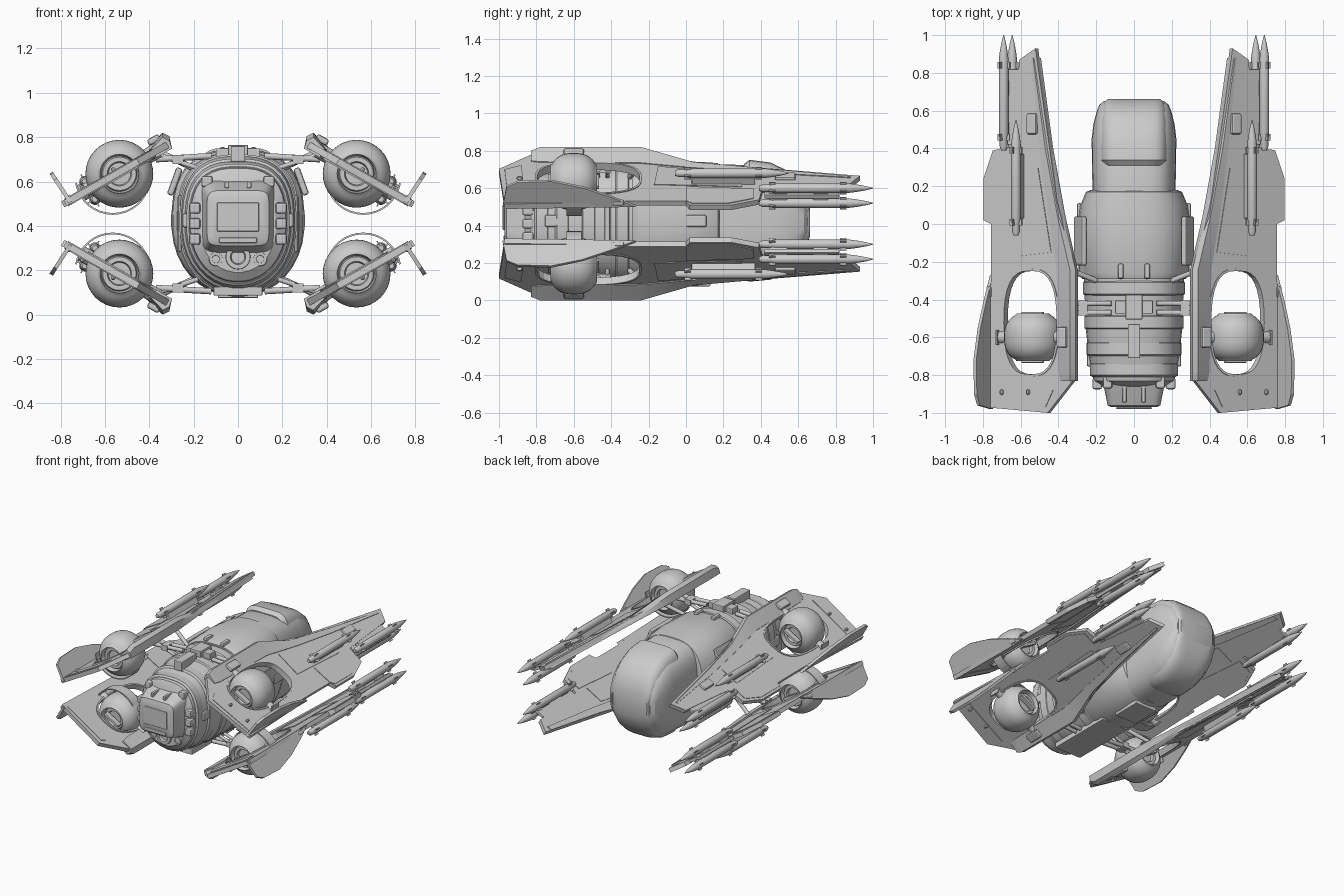
import bpy, bmesh, math
from mathutils import Vector, Matrix

if "Cube" in bpy.data.objects:
    bpy.data.objects.remove(bpy.data.objects["Cube"])

MID = 0.41                       # height of the symmetry plane between wing pairs
SLOPE = math.atan(0.57)          # wing anhedral
ROT = Matrix.Rotation(SLOPE, 4, 'Y')
N = Vector((math.sin(SLOPE), 0, math.cos(SLOPE)))
smooth_parts = []


def wing_pt(x, y, h=0.0):
    return Vector((x, y, 0.77 - 0.57 * (x - 0.31))) + N * h


def add(name, bm, mirror="", solid=0, bevel=0):
    bmesh.ops.recalc_face_normals(bm, faces=bm.faces)
    bm.transform(Matrix.Translation((0, 0, -MID)))
    me = bpy.data.meshes.new(name)
    bm.to_mesh(me)
    bm.free()
    ob = bpy.data.objects.new(name, me)
    ob.location.z = MID
    bpy.context.collection.objects.link(ob)
    if solid:
        m = ob.modifiers.new("thickness", 'SOLIDIFY')
        m.thickness, m.offset = solid, 0
    if bevel:
        m = ob.modifiers.new("bevel", 'BEVEL')
        m.width, m.segments = bevel, 2
    if mirror:
        m = ob.modifiers.new("mirror", 'MIRROR')
        m.use_axis = ('X' in mirror, False, 'Z' in mirror)
        m.use_mirror_merge = False
    if not (solid or bevel):
        smooth_parts.append(ob)
    return ob


def loft(bm, rings):
    vs = [[bm.verts.new(p) for p in r] for r in rings]
    n = len(vs[0])
    for a, b in zip(vs, vs[1:]):
        for i in range(n):
            bm.faces.new((a[i], a[(i + 1) % n], b[(i + 1) % n], b[i]))
    bm.faces.new(vs[0])
    bm.faces.new(vs[-1])


def spow(c, e):
    return math.copysign(abs(c) ** e, c)


def oval(y, hw, zt, zb, top, bottom, seg=36):
    """Rounded-square hull section at station y, squarer above than below."""
    out = []
    for i in range(seg):
        t = 2 * math.pi * (i + .5) / seg
        e = 2 / (top if math.sin(t) > 0 else bottom)
        out.append(Vector((hw * spow(math.cos(t), e), y,
                           (zt + zb) / 2 + (zt - zb) / 2 * spow(math.sin(t), e))))
    return out


def hull(name, rows, top=2.7, bottom=2.1):
    bm = bmesh.new()
    loft(bm, [oval(*r, top, bottom) for r in rows])
    return add(name, bm)


def lathe(bm, x, z, prof, seg=24):
    loft(bm, [[Vector((x + r * math.cos(2 * math.pi * i / seg), y, z + r * math.sin(2 * math.pi * i / seg)))
               for i in range(seg)] for y, r in prof])


def box(bm, c, s, rot=Matrix()):
    M = Matrix.Translation(c) @ rot @ Matrix.Diagonal((*s, 1))
    bmesh.ops.create_cube(bm, size=1, matrix=M)


def rod(bm, a, b, r, seg=14):
    a, b = Vector(a), Vector(b)
    q = (b - a).to_track_quat('Z', 'Y').to_matrix().to_4x4()
    bmesh.ops.create_cone(bm, cap_ends=True, segments=seg, radius1=r, radius2=r,
                          depth=(b - a).length, matrix=Matrix.Translation((a + b) / 2) @ q)


# fuselage sections
hull("nose_pod", [(.14, .22, .73, .10), (.45, .225, .72, .12), (.53, .215, .685, .15), (.59, .20, .64, .20),
                  (.63, .185, .57, .27), (.65, .16, .51, .33)], 3.4, 3)
hull("canopy_band", [(.31, .17, .73, .11), (.34, .185, .752, .10), (.45, .185, .738, .11), (.54, .18, .695, .145),
                     (.60, .17, .645, .20), (.64, .16, .575, .27), (.662, .14, .50, .34)], 5, 4)
hull("mid_armour", [(-.29, .275, .73, .09), (-.26, .295, .74, .085), (-.02, .30, .745, .08),
                    (.10, .285, .74, .09), (.17, .255, .735, .10), (.18, .23, .72, .11)])
hull("aft_hull", [(-.86, .17, .60, .19), (-.83, .215, .66, .15), (-.70, .24, .69, .12),
                  (-.55, .257, .715, .10), (-.28, .265, .72, .09)])
for y, w, t, b in [(-.34, .27, .728, .085), (-.52, .264, .722, .095), (-.66, .252, .703, .108), (-.77, .234, .68, .13)]:
    hull("hull_band", [(y - .04, w - .012, t - .012, b + .012), (y - .03, w, t, b),
                       (y + .03, w, t, b), (y + .04, w - .012, t - .012, b + .012)])
hull("tail_block", [(-.97, .12, .53, .33), (-.96, .14, .56, .31), (-.86, .16, .60, .28), (-.80, .18, .62, .26)], 7, 7)

# hull details
bm = bmesh.new()
box(bm, (0, -.975, .44), (.19, .01, .13))
box(bm, (0, -.96, .335), (.17, .03, .025))
for x in (-.05, .05):
    box(bm, (x, -.90, .585), (.02, .09, .03))
box(bm, (0, -.45, .105), (.22, .5, .04))
box(bm, (0, .02, .09), (.18, .22, .03))
box(bm, (0, -.44, .725), (.20, .07, .05))
box(bm, (0, -.44, .74), (.09, .13, .05))
box(bm, (0, -.62, .725), (.065, .18, .07))
add("spine_and_belly_blocks", bm, bevel=.01)
bm = bmesh.new()
lathe(bm, 0, .26, [(-.80, .06), (-.88, .055), (-.88, .035), (-.86, .03)])
lathe(bm, .10, .25, [(-.80, .035), (-.865, .03), (-.865, .018), (-.85, .015)])
add("tail_thrusters", bm, "X")
bm = bmesh.new()
for z in (.34, .41, .48):
    box(bm, (.195, -.845, z), (.05, .06, .05))
for y in (-.7, .055):
    box(bm, (.235 if y < 0 else .288, y, .425), (.03, .11, .065))
box(bm, (.262, -.42, .41), (.02, .03, .26))
box(bm, (.07, -.25, .74), (.03, .08, .03))
box(bm, (.14, -.83, .60), (.05, .08, .05))
add("side_fittings", bm, "X", bevel=.012)
bm = bmesh.new()
box(bm, (.285, -.09, .60), (.03, .26, .13), Matrix.Rotation(-.35, 4, 'Y'))
add("shoulder_plates", bm, "X", bevel=.01)

# struts joining hull to wings
bm = bmesh.new()
for y in (-.42, -.47):
    rod(bm, (.12, y, .715), (.37, y, .70), .014)
    rod(bm, (.18, y, .66), (.36, y, .72), .011)
rod(bm, (.20, -.30, .66), (.35, -.24, .73), .014)
box(bm, (.27, -.445, .70), (.05, .08, .04))
add("wing_struts", bm, "XZ")

# wing plates with engine opening
outline = [(.31, -.82), (.45, -1.0), (.78, -.97), (.765, -.36), (.75, -.32), (.75, 0), (.79, .02), (.79, .24),
           (.74, .39), (.63, .41), (.60, .87), (.515, .93), (.40, .12), (.31, -.25)]
hole = [(.54 + .145 * spow(math.cos(t), .7), -.522 + .28 * spow(math.sin(t), .8))
        for t in [2 * math.pi * i / 32 for i in range(32)]]
bm = bmesh.new()
edges = []
for loop in (outline, hole):
    vs = [bm.verts.new(wing_pt(*p)) for p in loop]
    edges += [bm.edges.new((vs[i - 1], vs[i])) for i in range(len(vs))]
bmesh.ops.triangle_fill(bm, use_beauty=True, edges=edges, normal=N)
add("wing_plate", bm, "XZ", solid=.03)
bm = bmesh.new()
lo, hi = [[bm.verts.new(wing_pt(x, y, h)) for x, y in hole] for h in (-.024, .02)]
for i in range(32):
    bm.faces.new((lo[i - 1], lo[i], hi[i], hi[i - 1]))
add("engine_opening_rim", bm, "XZ", solid=.012)

# thick inner rail of each wing
bm = bmesh.new()
loft(bm, [[wing_pt(x, y, -.025), Vector((x, y, z - .015)), Vector((x + .03, y, z)), wing_pt(x + w, y, .02),
           wing_pt(x + w, y, -.025)]
          for x, y, z, w in [(.31, -.83, .80, .07), (.31, -.78, .82, .08), (.31, -.24, .82, .09),
                             (.375, .04, .74, .07), (.44, .40, .708, .05), (.505, .88, .665, .03)]])
add("wing_rail", bm, "XZ")

# raised wing panels
for name, pts in [("outer_wing_panel", [(.62, 0), (.75, 0), (.775, .03), (.775, .23), (.73, .36), (.64, .36)]),
                  ("wing_root_panel", [(.43, -.15), (.60, -.17), (.62, .3), (.50, .3)]),
                  ("rear_wing_panel", [(.46, -.97), (.75, -.95), (.74, -.86), (.42, -.88)])]:
    bm = bmesh.new()
    bm.faces.new([bm.verts.new(wing_pt(*p)) for p in pts])
    add(name, bm, "XZ", solid=.038)

# upturned winglets
bm = bmesh.new()
bm.faces.new([bm.verts.new((.755 + .65 * (z - .505), y, z)) for y, z in
              [(-.27, .505), (-.40, .555), (-.55, .605), (-.72, .64), (-.90, .635), (-.96, .61), (-.98, .505)]])
add("winglet", bm, "XZ", solid=.018)

# wing fittings and missile pylons
bm = bmesh.new()
for x, y, sx, sy, h in [(.53, .53, .06, .11, .018), (.355, -.60, .06, .11, .05), (.55, -.89, .02, .03, .02),
                        (.69, -.89, .02, .03, .02), (.76, -.36, .03, .06, .01)]:
    box(bm, wing_pt(x, y, h), (sx, sy, .03), ROT)
add("wing_fittings", bm, "XZ", bevel=.012)
bm = bmesh.new()
box(bm, wing_pt(.645, .62), (.10, .40, .022), ROT)
for y in (.50, .72):
    box(bm, wing_pt(.667, y), (.025, .08, .08), ROT)
box(bm, wing_pt(.585, .20, .04), (.025, .34, .06), ROT)
add("missile_pylons", bm, "XZ", bevel=.003)

# missiles
bm = bmesh.new()
for x, z, dy in [(.69, .60, 0), (.645, .52, 0), (.625, .68, -.45)]:
    lathe(bm, x, z, [(y + dy, r) for y, r in [(1, .002), (.96, .012), (.91, .021), (.87, .026), (.47, .026),
                                              (.455, .021), (.41, .021), (.39, .013)]], 14)
    for y in (.84, .46):
        for a in (0, math.pi / 2):
            box(bm, (x, y + dy, z), (.074, .035, .006), ROT @ Matrix.Rotation(a, 4, 'Y'))
add("missiles", bm, "XZ")

# barrel-shaped ball engines, recessed at both ends
bm = bmesh.new()
ball = [(-.60 + .135 * spow(math.sin(a), .8), .153 * math.cos(a) ** .8)
        for a in [-1.0 + 2.0 * i / 16 for i in range(17)]]
lathe(bm, .535, .635, [(-.68, .02), (-.68, .05), (-.70, .055), (-.70, .075), (-.69, .08), (-.725, .088)] + ball +
      [(-.475, .088), (-.51, .08), (-.50, .075), (-.50, .055), (-.52, .05), (-.52, .02)], 32)
add("ball_engine", bm, "XZ")
bm = bmesh.new()
for y in (-.715, -.485):
    box(bm, (.535, y, .635), (.13, .04, .02), ROT)
add("engine_vanes", bm, "XZ", bevel=.004)
bm = bmesh.new()
rod(bm, wing_pt(.36, -.6), wing_pt(.705, -.6), .035)
add("engine_axle", bm, "XZ")

# curved guard below each engine
bm = bmesh.new()
strip = [[bm.verts.new((.565 + .168 * math.cos(a), y, .622 + .168 * math.sin(a))) for y in (-.64, -.56)]
         for a in [math.radians(-150 + 10 * i) for i in range(15)]]
for a, b in zip(strip, strip[1:]):
    bm.faces.new((a[0], a[1], b[1], b[0]))
add("engine_guard", bm, "XZ", solid=.008)

# smooth only the lofted and turned parts
bpy.ops.object.select_all(action='DESELECT')
for ob in smooth_parts:
    ob.select_set(True)
bpy.context.view_layer.objects.active = smooth_parts[0]
bpy.ops.object.shade_smooth_by_angle(angle=math.radians(30))
